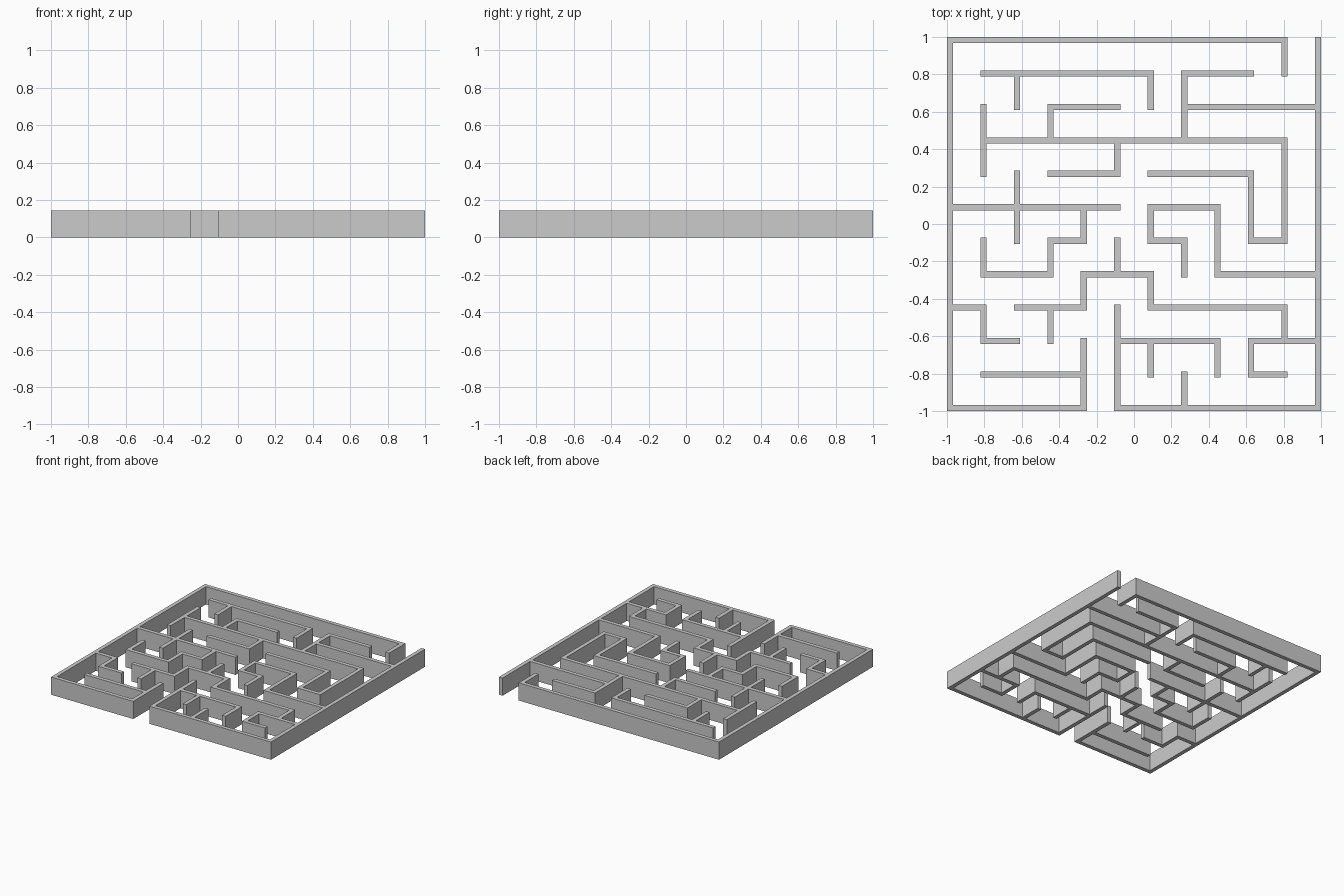
import bpy, bmesh

if "Cube" in bpy.data.objects:
    bpy.data.objects.remove(bpy.data.objects["Cube"])

N, T, H = 11, 0.033, 0.145          # cells per side, wall thickness, wall height
PITCH = (2 - T) / N

# wall runs per grid line: "start-end" in cell indices
ACROSS = {0: "0-4 5-11", 1: "1-4 9-10", 2: "1-2 5-8 9-11", 3: "0-1 2-4 6-10",
          4: "1-3 4-6 8-11", 5: "3-4 6-7 9-10", 6: "0-5 6-8", 7: "3-5 6-9",
          8: "1-10", 9: "3-5 7-11", 10: "1-6 7-9", 11: "0-10"}
ALONG = {0: "0-11", 1: "2-3 4-5 7-9", 2: "5-7 9-10", 3: "2-3 4-5 8-9",
         4: "0-2 3-4 5-6", 5: "0-3 4-5 7-8", 6: "1-2 3-4 5-6 9-10",
         7: "0-1 4-5 8-10", 8: "1-2 4-6", 9: "1-2 5-7", 10: "2-3 5-8 10-11",
         11: "0-11"}


def runs(table):
    for line, text in table.items():
        for run in text.split():
            a, b = map(int, run.split("-"))
            for k in range(2 * a, 2 * b + 1):
                yield 2 * line, k


# footprint tiles: even index = wall band, odd index = corridor band
tiles = {(k, line) for line, k in runs(ACROSS)} | set(runs(ALONG))


def coord(i):
    return -1 + (i // 2) * PITCH + (T if i % 2 else 0)


# flat footprint with shared corners, raised into one solid
bm = bmesh.new()
corners = {}


def corner(i, j):
    if (i, j) not in corners:
        corners[i, j] = bm.verts.new((coord(i), coord(j), 0))
    return corners[i, j]


for i, j in sorted(tiles):
    bm.faces.new([corner(i, j), corner(i + 1, j), corner(i + 1, j + 1), corner(i, j + 1)])
raised = bmesh.ops.extrude_face_region(bm, geom=bm.faces[:], use_keep_orig=True)
top = [g for g in raised["geom"] if isinstance(g, bmesh.types.BMVert)]
bmesh.ops.translate(bm, verts=top, vec=(0, 0, H))
bmesh.ops.recalc_face_normals(bm, faces=bm.faces[:])

mesh = bpy.data.meshes.new("maze_walls")
bm.to_mesh(mesh)
bm.free()
bpy.context.collection.objects.link(bpy.data.objects.new("maze_walls", mesh))
